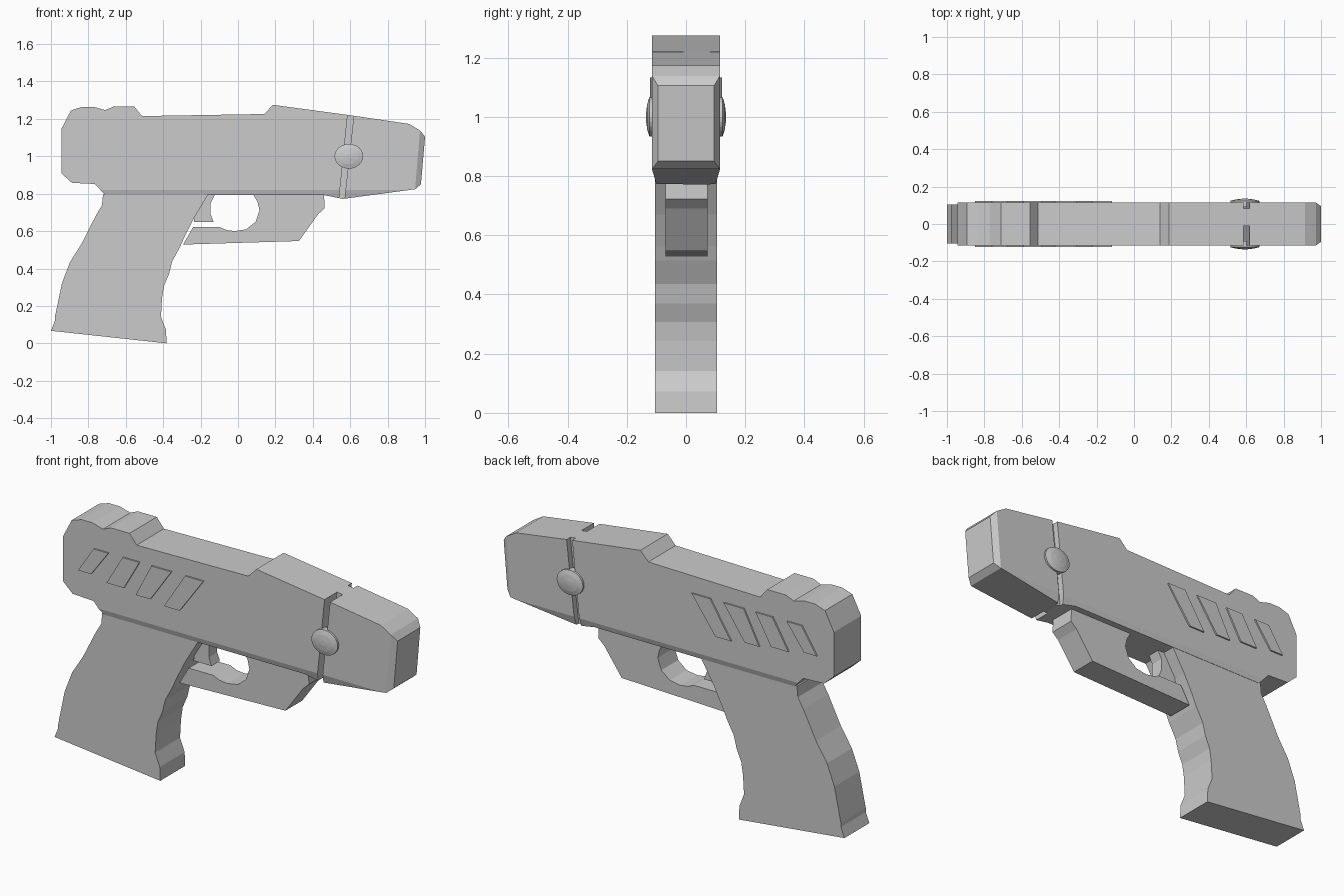
import bpy, bmesh
from mathutils import Vector

if "Cube" in bpy.data.objects:
    bpy.data.objects.remove(bpy.data.objects["Cube"])


def finish(bm, name):
    bmesh.ops.recalc_face_normals(bm, faces=bm.faces)
    me = bpy.data.meshes.new(name)
    bm.to_mesh(me)
    bm.free()
    ob = bpy.data.objects.new(name, me)
    bpy.context.collection.objects.link(ob)
    return ob


def prism_bm(pts, y0, y1):
    """Side profile (x, z) extruded from y0 to y1."""
    bm = bmesh.new()
    f = bm.faces.new([bm.verts.new((x, y0, z)) for x, z in pts])
    ext = bmesh.ops.extrude_face_region(bm, geom=[f])
    for v in ext["geom"]:
        if isinstance(v, bmesh.types.BMVert):
            v.co.y = y1
    bmesh.ops.recalc_face_normals(bm, faces=bm.faces)
    return bm


def prism(name, pts, y0, y1):
    return finish(prism_bm(pts, y0, y1), name)


# Main body
W = 0.114
body_pts = [(-.945, 1.145), (-.893, 1.245), (-.835, 1.264), (-.77, 1.264), (-.71, 1.247),
            (-.665, 1.266), (-.555, 1.266), (-.513, 1.215), (.14, 1.226), (.187, 1.275),
            (.61, 1.218), (.915, 1.173), (.973, 1.138), (.947, .824), (.56, .772),
            (.46, .792), (-.71, .792), (-.765, .852), (-.888, .858), (-.945, .91)]
bm = prism_bm(body_pts, -W, W)
# Tapered muzzle cap
end = max(bm.faces, key=lambda f: f.calc_center_median().x)
cap = bmesh.ops.extrude_discrete_faces(bm, faces=[end])["faces"][0]
for v in cap.verts:
    top = v.co.z > 1
    side = 1 if v.co.y > 0 else -1
    v.co = Vector((1.0 if top else .978, side * .095, 1.105 if top else .85))
# Slightly narrowed underside
bmesh.ops.bisect_plane(bm, geom=bm.verts[:] + bm.edges[:] + bm.faces[:],
                       plane_co=(0, 0, .82), plane_no=(0, 0, 1))
for v in bm.verts:
    if v.co.z < .8199:
        v.co.y -= (1 if v.co.y > 0 else -1) * (.82 - v.co.z) * .3
body = finish(bm, "body")

# Slanted panel grooves, deeper on the front side
groove = [(.594, 1.3), (.628, 1.3), (.564, .72), (.535, .72)]
for name, y0, y1 in (("groove_cutter_front", -.2, -.01), ("groove_cutter_back", .082, .2)):
    cutter = prism(name, groove, y0, y1)
    cutter.hide_render = True
    cutter.hide_set(True)
    mod = body.modifiers.new(name, 'BOOLEAN')
    mod.operation = 'DIFFERENCE'
    mod.solver = 'EXACT'
    mod.object = cutter

# Grip
prism("grip", [(-.722, .795), (-.16, .795), (-.235, .67), (-.289, .563), (-.31, .515),
               (-.353, .435), (-.369, .37), (-.396, .307), (-.406, .243), (-.412, .141),
               (-.385, .072), (-.382, 0), (-1, .067), (-.979, .12), (-.979, .141),
               (-.941, .323), (-.898, .435), (-.834, .536), (-.759, .685), (-.727, .739)],
      -.104, .104)

# Trigger guard with rounded finger opening
prism("trigger_guard", [(.46, .797), (.463, .722), (.428, .69), (.326, .547), (-.294, .528),
                        (-.24, .621), (-.096, .621), (-.06, .605), (-.016, .6), (.045, .61),
                        (.094, .65), (.115, .71), (.105, .755), (.08, .797)],
      -.069, .072)

# Trigger
prism("trigger", [(-.225, .797), (-.123, .797), (-.146, .75), (-.146, .69),
                  (-.13, .648), (-.235, .648)], -.035, .035)

# Raised slanted vents and domed round bolts on both sides
vents = [(-.76, -.674, -.775, -.85, .995), (-.59, -.492, -.583, -.684, .973),
         (-.422, -.305, -.428, -.513, .955), (-.225, -.118, -.257, -.348, .94)]
for label, s in (("front", -1), ("back", 1)):
    for i, (a, b, c, d, z) in enumerate(vents):
        prism(f"vent_{label}_{i + 1}", [(a, 1.132), (b, 1.132), (c, z), (d, z)],
              s * .105, s * .122)
    bm = bmesh.new()
    disc = bmesh.ops.create_circle(bm, cap_ends=True, segments=24, radius=1)
    for v in bm.verts:
        v.co = Vector((.593 + v.co.x * .077, s * .09, 1.0 + v.co.y * .066))
    face = bm.faces[:][0]
    for y, k in ((.124, 1), (.131, .65), (.135, .2)):
        face = bmesh.ops.extrude_discrete_faces(bm, faces=[face])["faces"][0]
        for v in face.verts:
            v.co.y = s * y
        if k < 1:
            prev = .65 if k == .2 else 1
            for v in face.verts:
                v.co.x = .593 + (v.co.x - .593) * k / prev
                v.co.z = 1.0 + (v.co.z - 1.0) * k / prev
    finish(bm, f"side_bolt_{label}")
